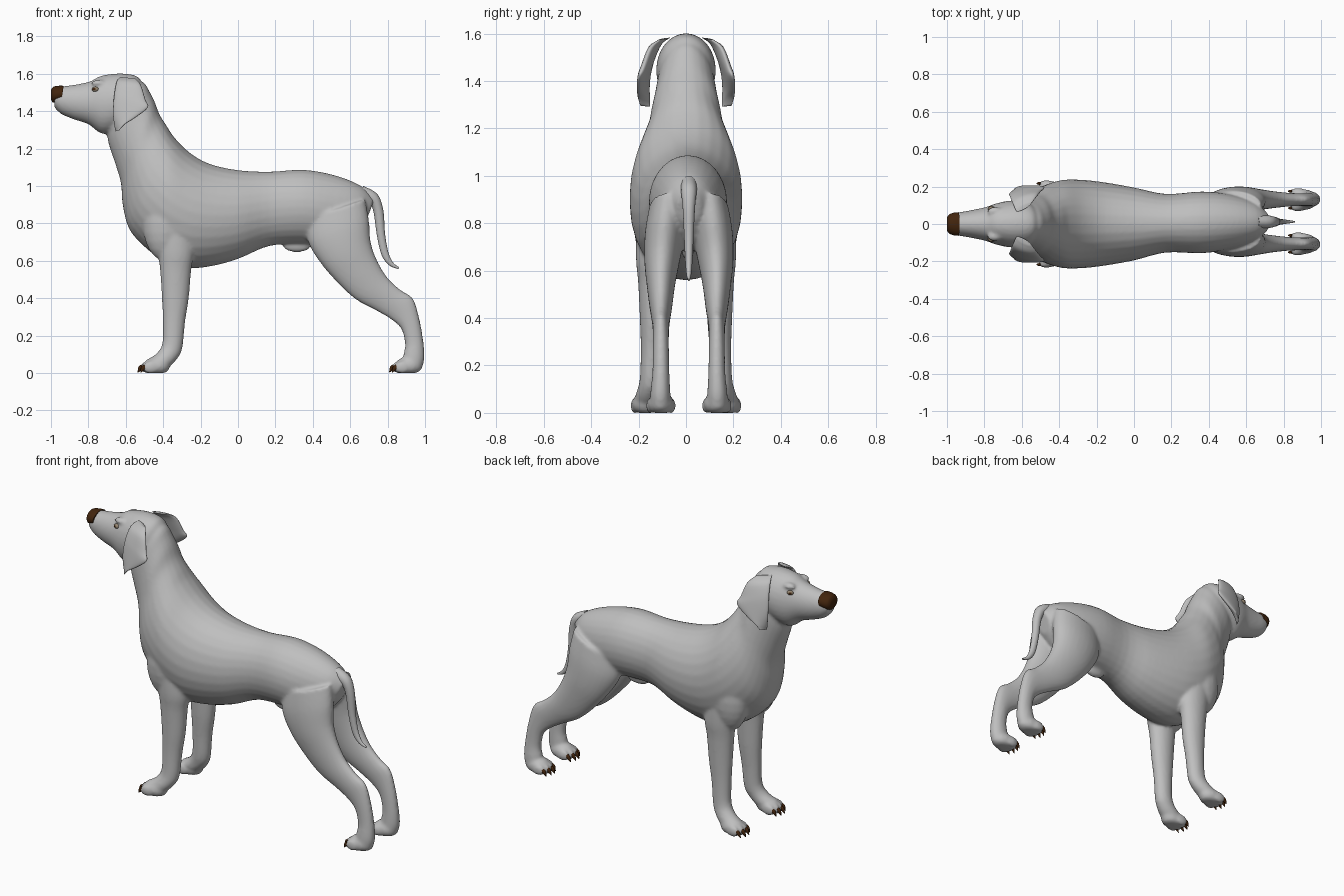
import bpy
import bmesh
import math
from mathutils import Vector, Matrix

default_cube = bpy.data.objects.get("Cube")
if default_cube:
    bpy.data.objects.remove(default_cube, do_unlink=True)


def make_material(name, color):
    material = bpy.data.materials.new(name)
    material.diffuse_color = (*color, 1)
    material.use_nodes = True
    shader = material.node_tree.nodes["Principled BSDF"]
    shader.inputs["Base Color"].default_value = (*color, 1)
    shader.inputs["Roughness"].default_value = 0.7
    return material


coat = make_material("grey coat", (0.52, 0.52, 0.52))
brown = make_material("dark brown", (0.055, 0.018, 0.004))
iris = make_material("eye tan", (0.3, 0.24, 0.17))


def spline(p, q, r, s, t):
    """Catmull-Rom blend of one value between q and r."""
    return q + 0.5 * t * (r - p + t * (2*p - 5*q + 4*r - s + t * (3*(q - r) + s - p)))


def loft(bm, stations, side=1, slant=0.0, segments=28, steps=4):
    """Closed skin over ellipses: edge A (x, z), edge B (x, z), half width, y."""
    rows = [(*s, 0)[:6] for s in stations]
    rows = [rows[0]] + rows + [rows[-1]]
    smooth = []
    for i in range(1, len(rows) - 2):
        for k in range(steps):
            smooth.append([spline(*v, k / steps) for v in zip(*rows[i - 1:i + 3])])
    smooth.append(rows[-1])
    rings = []
    for ax, az, bx, bz, width, y in smooth:
        a = Vector((ax, (y - slant) * side, az))
        b = Vector((bx, (y + slant) * side, bz))
        ring = []
        for k in range(segments):
            angle = math.tau * k / segments
            point = (a + b) / 2 + (a - b) / 2 * math.cos(angle)
            point.y += width * math.sin(angle)
            ring.append(bm.verts.new(point))
        rings.append(ring)
    for low, high in zip(rings, rings[1:]):
        for k in range(segments):
            n = (k + 1) % segments
            bm.faces.new((low[k], low[n], high[n], high[k]))
    bm.faces.new(rings[0])
    bm.faces.new(rings[-1])


def ellipsoid(bm, center, radii):
    matrix = Matrix.Translation(center) @ Matrix.Diagonal((*radii, 1))
    return bmesh.ops.create_uvsphere(bm, u_segments=20, v_segments=12, radius=1, matrix=matrix)


def finish(bm, name, *materials):
    """Turn a bmesh into a smooth object, with the hindquarters swayed a little."""
    bmesh.ops.recalc_face_normals(bm, faces=bm.faces[:])
    for v in bm.verts:
        v.co.y += 0.012 * min(max(v.co.x / 0.5, 0), 1)
        v.co.z = max(v.co.z, 0)
    mesh = bpy.data.meshes.new(name)
    bm.to_mesh(mesh)
    bm.free()
    for material in materials:
        mesh.materials.append(material)
    obj = bpy.data.objects.new(name, mesh)
    bpy.context.scene.collection.objects.link(obj)
    bpy.ops.object.select_all(action="DESELECT")
    obj.select_set(True)
    bpy.context.view_layer.objects.active = obj
    bpy.ops.object.shade_smooth_by_angle(angle=math.radians(60))
    return obj


# Trunk from rump to nape: top edge, bottom edge, half width
trunk = [
    (.73, .93, .68, .80, .05), (.66, 1.0, .60, .72, .11),
    (.52, 1.057, .47, .68, .15), (.35, 1.087, .36, .69, .165),
    (.17, 1.077, .17, .68, .157), (0, 1.085, 0, .61, .195),
    (-.155, 1.12, -.15, .57, .222), (-.26, 1.18, -.29, .563, .236),
    (-.34, 1.26, -.43, .62, .235), (-.38, 1.32, -.57, .75, .205),
    (-.42, 1.385, -.615, .89, .168), (-.445, 1.45, -.625, 1.01, .15),
    (-.47, 1.50, -.65, 1.10, .135), (-.50, 1.55, -.69, 1.22, .12),
    (-.56, 1.58, -.70, 1.28, .10),
]
# Skull and muzzle
head = [
    (-.50, 1.53, -.53, 1.36, .06), (-.54, 1.587, -.58, 1.31, .11),
    (-.63, 1.602, -.66, 1.29, .126), (-.73, 1.59, -.73, 1.28, .112),
    (-.79, 1.56, -.80, 1.33, .09), (-.87, 1.542, -.88, 1.357, .073),
    (-.94, 1.533, -.945, 1.385, .061), (-.98, 1.52, -.982, 1.42, .047),
]
# Legs: front edge, back edge, half width, distance from the middle
front_leg = [
    (-.46, .82, -.24, .80, .07, .14), (-.43, .65, -.235, .65, .068, .143),
    (-.417, .55, -.25, .55, .06, .142), (-.407, .4, -.263, .4, .053, .142),
    (-.402, .27, -.283, .27, .046, .145), (-.405, .16, -.298, .13, .045, .15),
    (-.43, .11, -.33, .07, .048, .16), (-.47, .08, -.37, .03, .052, .168),
]
hind_leg = [
    (.36, .82, .68, .93, .08, .085), (.375, .70, .70, .82, .085, .10),
    (.44, .59, .71, .70, .075, .113), (.53, .485, .745, .6, .06, .118),
    (.63, .393, .80, .51, .048, .118), (.74, .333, .87, .445, .038, .118),
    (.82, .285, .935, .40, .034, .118), (.873, .235, .968, .30, .034, .118),
    (.893, .155, .99, .18, .036, .118), (.885, .10, .997, .08, .042, .12),
    (.88, .05, .98, .015, .045, .12),
]
paws = [(-.435, .172), (.91, .118)]
toe_offsets = (-.045, -.016, .016, .045)

# Body: overlapping volumes fused into one skin
bm = bmesh.new()
loft(bm, trunk)
loft(bm, head)
ellipsoid(bm, (.315, 0, .68), (.075, .025, .034))
for side in (1, -1):
    loft(bm, front_leg, side)
    loft(bm, hind_leg, side)
    ellipsoid(bm, (-.39, .135 * side, .80), (.12, .085, .2))
    ellipsoid(bm, (-.745, .066 * side, 1.55), (.04, .026, .018))
    for x, y in paws:
        ellipsoid(bm, (x, y * side, .038), (.072, .056, .05))
        for offset in toe_offsets:
            toe_x = x - .055 + abs(offset) * .5
            ellipsoid(bm, (toe_x, (y + offset) * side, .03), (.042, .017, .034))
body = finish(bm, "body", coat)
remesh = body.modifiers.new("fuse", "REMESH")
remesh.mode = "VOXEL"
remesh.voxel_size = 0.009
remesh.use_smooth_shade = True
soften = body.modifiers.new("soften", "SMOOTH")
soften.factor = 0.5
soften.iterations = 8

# Tail
bm = bmesh.new()
loft(bm, [
    (.67, 1.0, .64, .92, .035), (.745, .957, .70, .91, .033),
    (.777, .87, .725, .86, .026), (.786, .745, .742, .74, .02),
    (.804, .645, .768, .63, .015), (.83, .59, .81, .575, .01),
    (.862, .566, .858, .556, .004),
], segments=16)
finish(bm, "tail", coat)

# Drooping ears
ear = [
    (-.63, 1.583, -.55, 1.575, .012, .09), (-.648, 1.56, -.52, 1.54, .02, .13),
    (-.66, 1.50, -.495, 1.46, .021, .16), (-.667, 1.43, -.482, 1.42, .02, .176),
    (-.667, 1.37, -.55, 1.365, .018, .18), (-.66, 1.32, -.605, 1.33, .016, .177),
    (-.655, 1.292, -.635, 1.297, .007, .172),
]
for label, side in (("far", 1), ("near", -1)):
    bm = bmesh.new()
    loft(bm, ear, side, slant=.02)
    finish(bm, label + "_ear", coat)

# Nose cap
bm = bmesh.new()
loft(bm, [
    (-.932, 1.536, -.945, 1.452, .063), (-.96, 1.536, -.97, 1.447, .06),
    (-.988, 1.53, -.99, 1.447, .05), (-1, 1.512, -1, 1.462, .034),
])
finish(bm, "nose", brown)

# Eyes: tan balls with dark pupils on the outward faces
for label, side in (("far", 1), ("near", -1)):
    bm = bmesh.new()
    ellipsoid(bm, (-.762, .08 * side, 1.517), (.019, .016, .014))
    bm.normal_update()
    outward = Vector((-.4, side, .2)).normalized()
    for face in bm.faces:
        face.material_index = int(face.normal.dot(outward) > .88)
    finish(bm, label + "_eye", iris, brown)

# Claws: hooked cones at the toe tips
bm = bmesh.new()
for side in (1, -1):
    for x, y in paws:
        for offset in toe_offsets:
            base_x = x - .082 + abs(offset) * .5
            tip = (base_x - .028, .006, base_x - .026, .002, .002, y + offset)
            root = (base_x - .008, .046, base_x + .008, .022, .009, y + offset)
            middle = (base_x - .023, .033, base_x - .008, .014, .007, y + offset)
            loft(bm, [root, middle, tip], side, segments=10)
finish(bm, "claws", brown)
